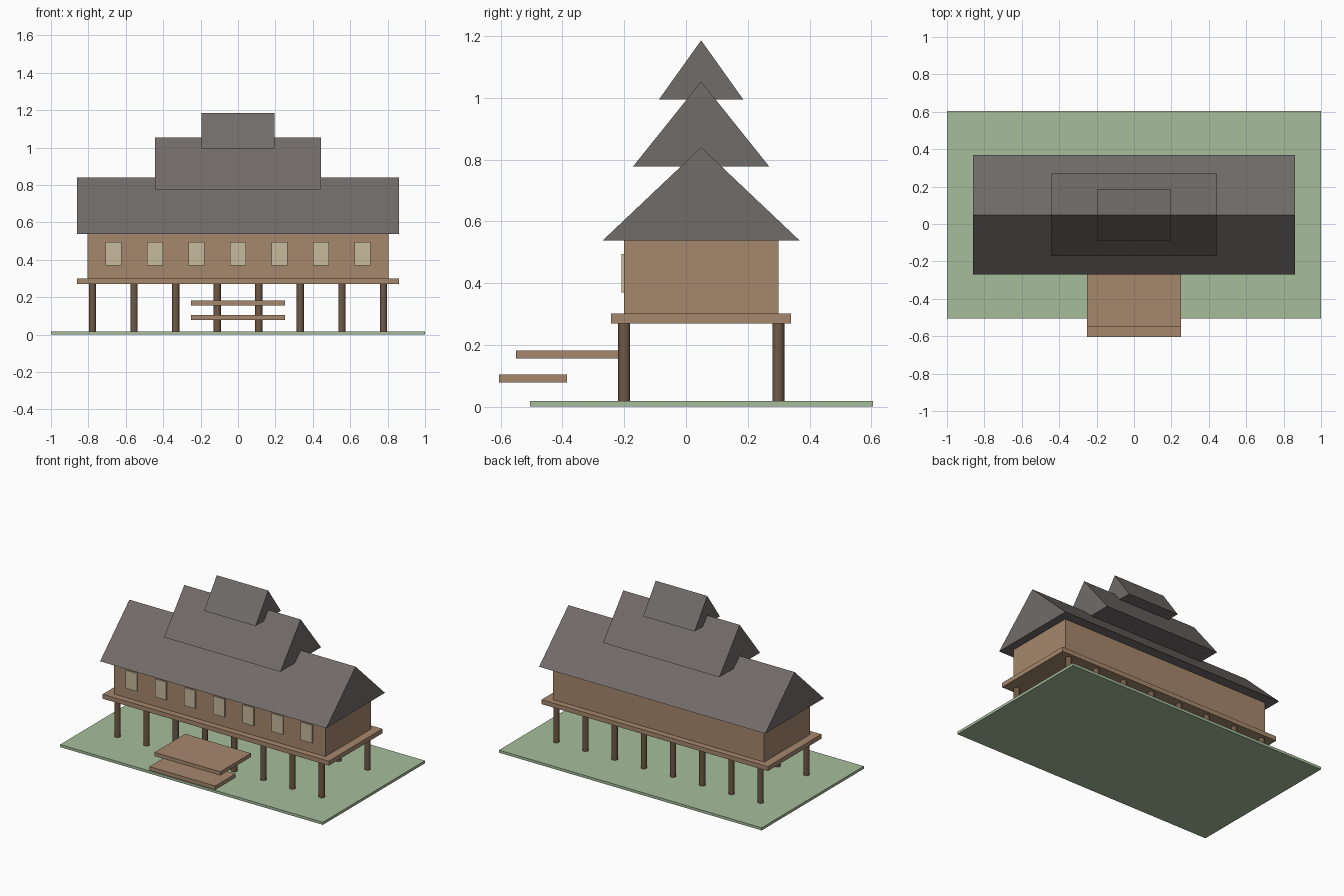
import bpy
import bmesh
from math import radians

cube = bpy.data.objects.get("Cube")
if cube:
    bpy.data.objects.remove(cube, do_unlink=True)


def material(name, r, g, b):
    mat = bpy.data.materials.new(name)
    mat.use_nodes = True
    mat.diffuse_color = (r, g, b, 1)
    mat.node_tree.nodes["Principled BSDF"].inputs["Base Color"].default_value = (r, g, b, 1)
    return mat


GRASS = material("grass green", 0.38, 0.51, 0.33)
WOOD = material("light wood", 0.38, 0.245, 0.152)
POST = material("dark wood", 0.16, 0.10, 0.062)
ROOF = material("roof grey", 0.165, 0.15, 0.143)
PANE = material("window cream", 0.57, 0.49, 0.335)


def finish(name, bm, mat):
    mesh = bpy.data.meshes.new(name)
    bmesh.ops.recalc_face_normals(bm, faces=bm.faces)
    bm.to_mesh(mesh)
    bm.free()
    mesh.materials.append(mat)
    obj = bpy.data.objects.new(name, mesh)
    bpy.context.collection.objects.link(obj)
    return obj


def prism(name, profile, x0, x1, mat):
    """Extrude a (y, z) outline along x."""
    bm = bmesh.new()
    face = bm.faces.new([bm.verts.new((x0, y, z)) for y, z in profile])
    side = bmesh.ops.extrude_face_region(bm, geom=[face])["geom"]
    verts = [v for v in side if isinstance(v, bmesh.types.BMVert)]
    bmesh.ops.translate(bm, verts=verts, vec=(x1 - x0, 0, 0))
    return finish(name, bm, mat)


def box(name, x, y, z, mat):
    outline = [(y[0], z[0]), (y[1], z[0]), (y[1], z[1]), (y[0], z[1])]
    return prism(name, outline, x[0], x[1], mat)


def roof(name, half_x, half_y, eave, ridge):
    outline = [(MID_Y - half_y, eave), (MID_Y + half_y, eave), (MID_Y, ridge)]
    return prism(name, outline, -half_x, half_x, ROOF)


MID_Y = 0.049
BAY = 0.2222

# Ground, deck and hall
box("ground", (-1, 1), (-0.505, 0.605), (0, 0.018), GRASS)
box("deck", (-0.861, 0.861), (-0.242, 0.34), (0.27, 0.301), WOOD)
box("hall_walls", (-0.805, 0.805), (-0.2, 0.299), (0.301, 0.54), WOOD)

# Three stacked gable roofs
roof("lower_roof", 0.861, 0.319, 0.538, 0.84)
roof("middle_roof", 0.443, 0.221, 0.777, 1.053)
roof("top_roof", 0.196, 0.137, 0.994, 1.186)

# Entrance steps
box("upper_step", (-0.25, 0.25), (-0.55, -0.217), (0.156, 0.182), WOOD)
box("lower_step", (-0.25, 0.25), (-0.605, -0.385), (0.078, 0.105), WOOD)

# Front windows
for i in range(7):
    x = (i - 3) * BAY
    box(f"window_{i + 1}", (x - 0.043, x + 0.043), (-0.209, -0.2), (0.37, 0.494), PANE)

# Two rows of round stilts
for row, y in (("front", -0.2), ("back", 0.299)):
    for i in range(8):
        bpy.ops.mesh.primitive_cylinder_add(
            vertices=16, radius=0.0195, depth=0.254,
            location=((i - 3.5) * BAY, y, 0.144))
        stilt = bpy.context.object
        stilt.name = f"{row}_stilt_{i + 1}"
        stilt.data.materials.append(POST)
        bpy.ops.object.shade_smooth_by_angle(angle=radians(40))
